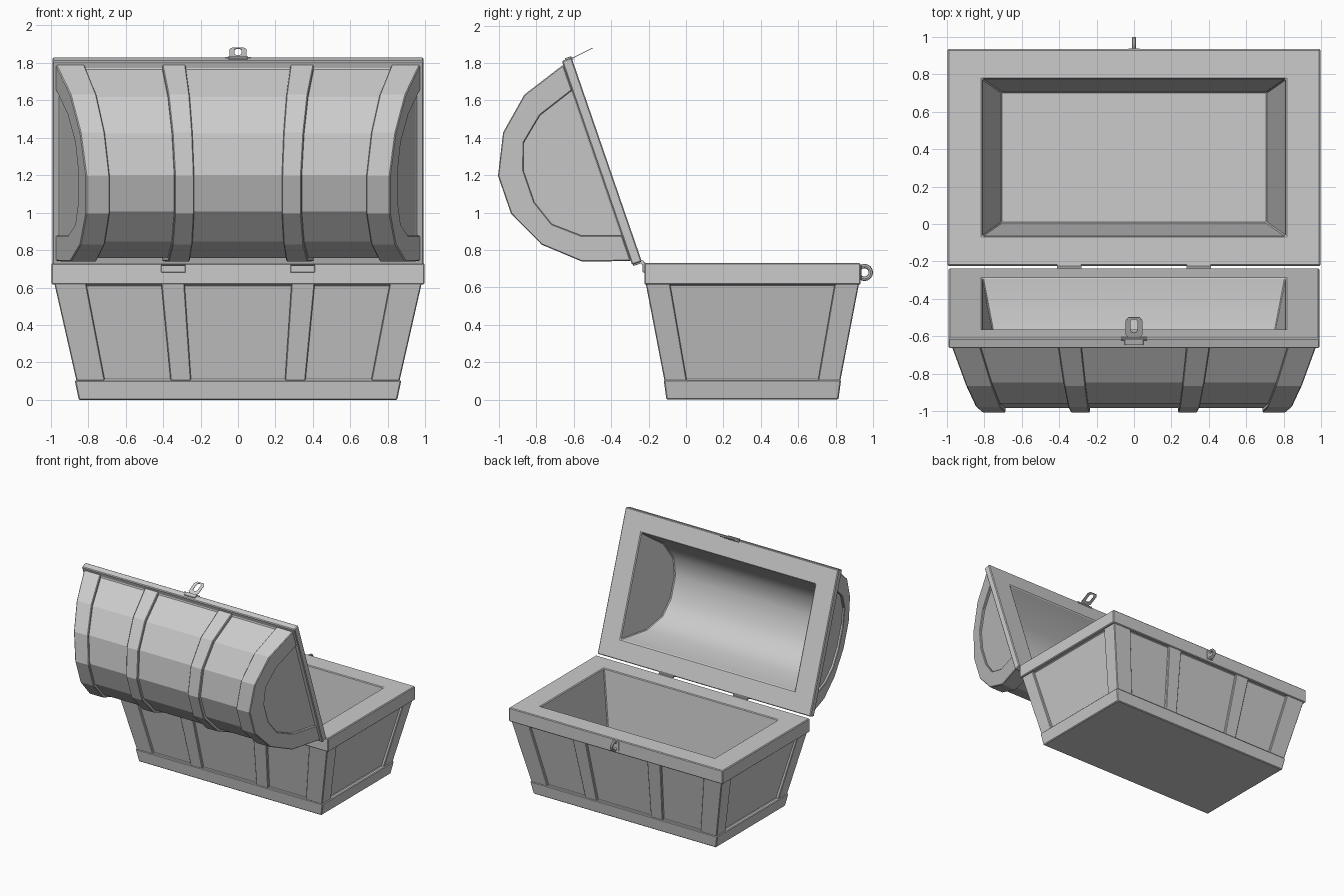
import bpy, bmesh, math
from mathutils import Vector

if "Cube" in bpy.data.objects:
    bpy.data.objects.remove(bpy.data.objects["Cube"])

CY = 0.355                      # centre of the box in y
LID_C = 0.58                    # centre of the lid depth in its own frame
LID_POS, LID_ROT = (0, -0.235, 0.735), (math.radians(109), 0, 0)


def loft(bm, rings, cap0=False, cap1=False, closed=True, smooth=False):
    vs = [[bm.verts.new(p) for p in r] for r in rings]
    n = len(vs[0])
    for a, b in zip(vs, vs[1:]):
        for i in range(n if closed else n - 1):
            j = (i + 1) % n
            bm.faces.new((a[i], a[j], b[j], b[i])).smooth = smooth
    if cap0:
        bm.faces.new(vs[0][::-1])
    if cap1:
        bm.faces.new(vs[-1])


def finish(bm, name, lid=False, bevel=0.006):
    bmesh.ops.remove_doubles(bm, verts=bm.verts, dist=1e-5)
    bmesh.ops.recalc_face_normals(bm, faces=bm.faces)
    me = bpy.data.meshes.new(name)
    bm.to_mesh(me)
    bm.free()
    ob = bpy.data.objects.new(name, me)
    bpy.context.collection.objects.link(ob)
    if lid:
        ob.location, ob.rotation_euler = LID_POS, LID_ROT
    if bevel:
        m = ob.modifiers.new("edge", 'BEVEL')
        m.width, m.segments, m.limit_method = bevel, 1, 'ANGLE'
        m.angle_limit = math.radians(45)
    return ob


def rect(x0, x1, y0, y1, z):
    return [(x0, y0, z), (x1, y0, z), (x1, y1, z), (x0, y1, z)]


def crect(hx, hy, z, cy=CY):
    return rect(-hx, hx, cy - hy, cy + hy, z)


def block(name, bottom, top, lid=False, bevel=0.005):
    bm = bmesh.new()
    loft(bm, [bottom, top], True, True)
    return finish(bm, name, lid, bevel)


def box(name, x, y, z, lid=False):
    return block(name, rect(*x, *y, z[0]), rect(*x, *y, z[1]), lid, 0.002)


# Hollow base: plinth, recessed panels, rim and tapered cavity
bm = bmesh.new()
loft(bm, [crect(.85, .46, 0), crect(.872, .474, .105), crect(.84, .45, .105),
          crect(.96, .55, .615), crect(.995, .578, .615), crect(.995, .578, .73),
          crect(.81, .42, .73), crect(.71, .35, .1)], True, True)
finish(bm, "chest_base")

# Leaning corner posts and front/back straps of the base
for sx in (-1, 1):
    for sy in (-1, 1):
        side = "back" if sy < 0 else "front"

        def quad(xa, xb, ya, yb, z):
            return rect(sx * xa, sx * xb, CY + sy * ya, CY + sy * yb, z)
        block("corner_post_" + side, quad(.71, .862, .35, .47, .1), quad(.81, .98, .44, .57, .62))
        block("base_strap_" + side, quad(.25, .36, .43, .47, .1), quad(.285, .41, .53, .57, .62))


# Lid profiles: (half depth, height), mirrored into an arch
def arch(half):
    return [(LID_C - h, v) for h, v in half] + [(LID_C + h, v) for h, v in half[::-1]]


OUTER = arch([(.555, .055), (.472, .303), (.317, .477), (.107, .578)])
PANEL = arch([(.53, .055), (.452, .292), (.305, .459), (.102, .556)])
INNER = arch([(.41, .055), (.34, .26), (.23, .39), (.09, .44)])
CAVITY = arch([(.42, 0), (.34, .26), (.23, .39), (.09, .44)])


def slice_at(x, prof):
    # lid narrows with height
    return [(x * (1 - .165 * max(0, v - .055) / .523), u, v) for u, v in prof]


# Lid shell: faceted dome, flat rim and smooth hollow
bm = bmesh.new()
loft(bm, [slice_at(-.95, PANEL), slice_at(.95, PANEL)], True, True, closed=False)
loft(bm, [slice_at(-.81, CAVITY), slice_at(.81, CAVITY)], True, True, closed=False, smooth=True)
loft(bm, [crect(.95, .53, .055, LID_C), crect(.99, .577, .055, LID_C),
          crect(.99, .577, 0, LID_C), crect(.81, .42, 0, LID_C)])
finish(bm, "lid_shell", True)


# Arched straps over the lid
def lid_band(name, x0, x1, inner):
    bm = bmesh.new()
    a, b = OUTER, inner[::-1]
    for x in (x0, x1):
        loft(bm, [slice_at(x, OUTER), slice_at(x, inner)], closed=False)
    for prof in (OUTER, inner):
        loft(bm, [slice_at(x0, prof), slice_at(x1, prof)], closed=False)
    for e in (0, -1):               # feet on the rim
        loft(bm, [slice_at(x0, [OUTER[e], inner[e]]),
                  slice_at(x1, [OUTER[e], inner[e]])], closed=False)
    finish(bm, name, True, .005)


for s in (-1, 1):
    lid_band("lid_end_band", s * .82, s * .972, INNER)
    lid_band("lid_strap", s * .28, s * .405, arch([(.51, .055), (.435, .28), (.295, .44), (.1, .535)]))
    # Hinges
    x = sorted((s * .28, s * .41))
    box("hinge_plate", x, (-.232, -.215), (.68, .732))
    box("hinge_leaf", x, (-.004, .01), (.0, .05), True)
    bpy.ops.mesh.primitive_cylinder_add(vertices=10, radius=.011, depth=.13,
                                        location=(s * .345, -.234, .734), rotation=(0, math.pi / 2, 0))
    bpy.context.object.name = "hinge_barrel"

# Lock ring on the base front
bpy.ops.mesh.primitive_torus_add(major_segments=16, minor_segments=8, major_radius=.034, minor_radius=.012,
                                 location=(0, .954, .68), rotation=(0, math.pi / 2, 0))
bpy.context.object.name = "lock_ring"
bpy.ops.object.shade_smooth_by_angle()
box("lock_plate", (-.03, .03), (.93, .938), (.64, .72))

# Hasp: hinge bar on the lid front and slotted flap
box("hasp_bar_plate", (-.05, .05), (1.155, 1.165), (.0, .035), True)
bpy.ops.mesh.primitive_cylinder_add(vertices=10, radius=.01, depth=.14,
                                    location=(0, -.612, 1.822), rotation=(0, math.pi / 2, 0))
bpy.context.object.name = "hasp_bar"
outer, slot = [], []
for i in range(16):
    a = 2 * math.pi * (i + .5) / 16
    c, d = math.cos(a), math.sin(a)
    m = max(abs(c), abs(d))
    outer.append((.045 * c / m, .0615 + .0615 * d / m))
    slot.append((.02 * c, .072 + .02 * d + math.copysign(.02, d)))
bm = bmesh.new()
layers = [[Vector((p, q, t)) for p, q in loop] for loop, t in
          ((outer, -.002), (outer, .002), (slot, .002), (slot, -.002), (outer, -.002))]
loft(bm, layers)
flap = finish(bm, "hasp_flap", bevel=0)
flap.location, flap.rotation_euler = (0, -.608, 1.825), (math.radians(26.6), 0, 0)
